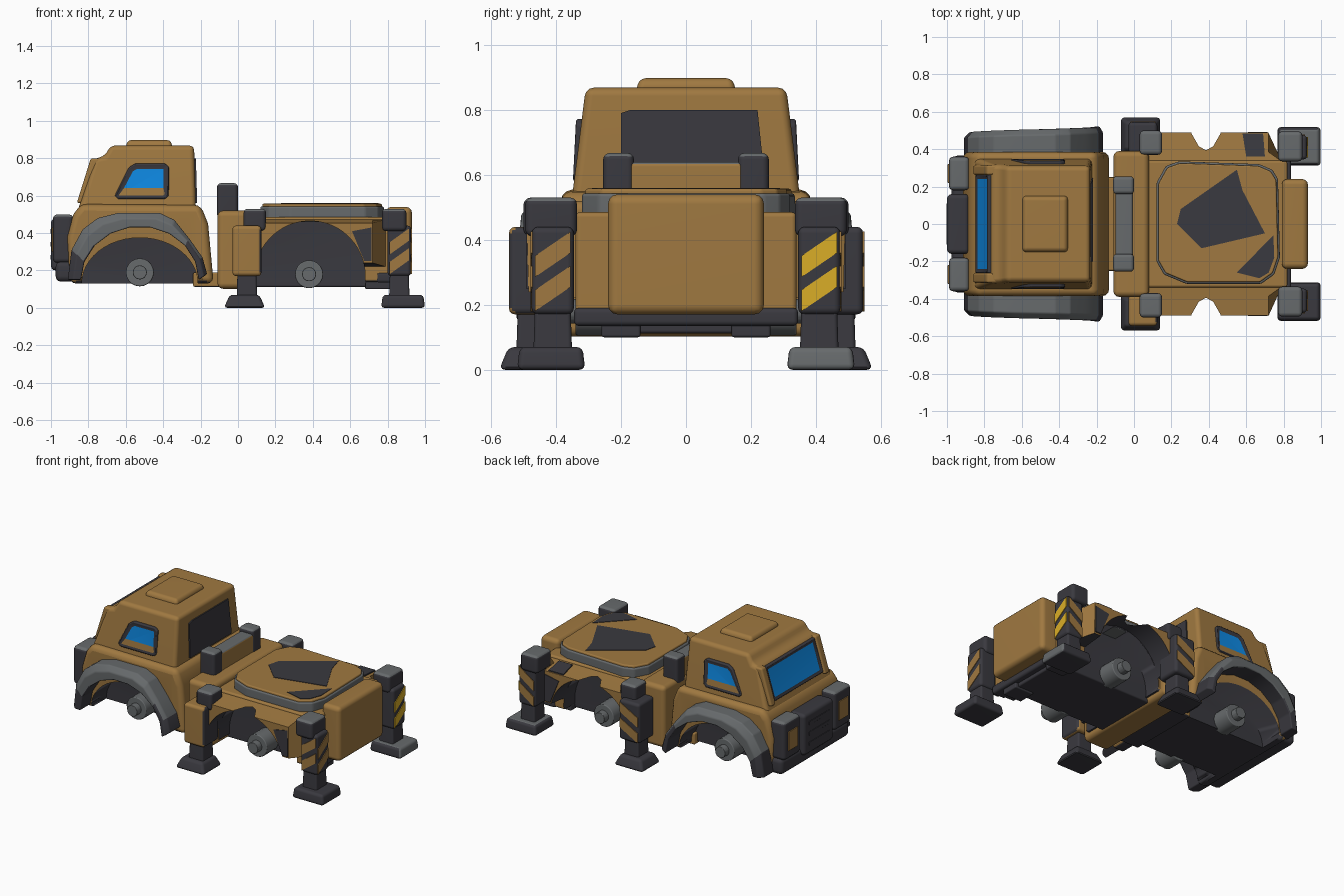
import bpy, bmesh, math
from mathutils import Vector

cube = bpy.data.objects.get("Cube")
if cube:
    bpy.data.objects.remove(cube, do_unlink=True)

COLOURS = {
    "worn_ochre": (0.35, 0.19, 0.052),
    "charcoal": (0.042, 0.041, 0.050),
    "steel_grey": (0.135, 0.145, 0.150),
    "blue_glass": (0.005, 0.30, 0.92),
    "hazard_yellow": (0.70, 0.42, 0.02),
}
MATS = {}
for key, rgb in COLOURS.items():
    m = bpy.data.materials.new(key)
    m.use_nodes = True
    m.diffuse_color = (*rgb, 1)
    bsdf = m.node_tree.nodes["Principled BSDF"]
    bsdf.inputs["Base Color"].default_value = (*rgb, 1)
    bsdf.inputs["Roughness"].default_value = 0.7
    MATS[key] = m
OCHRE, DARK, GREY, GLASS, YELLOW = COLOURS
SIDES = (("right", -1), ("left", 1))


def finish(name, bm, mats, rule=None, bevel=0.0, pane=None):
    """Bevel hard edges, colour faces, sink a pane on the side facing `pane`."""
    bmesh.ops.recalc_face_normals(bm, faces=bm.faces)
    if bevel:
        hard = [e for e in bm.edges if e.calc_face_angle(0) > math.radians(20)]
        bmesh.ops.bevel(bm, geom=hard, offset=bevel, segments=3, profile=0.5,
                        affect='EDGES', clamp_overlap=True)
    bm.normal_update()
    if rule:
        for f in bm.faces:
            f.material_index = rule(f)
    if pane:
        face = max(bm.faces, key=lambda f: f.normal.dot(Vector(pane)) * f.calc_area())
        bmesh.ops.inset_region(bm, faces=[face], thickness=0.022, depth=-0.008)
        face.material_index = 1
    mesh = bpy.data.meshes.new(name)
    bm.to_mesh(mesh)
    bm.free()
    for key in mats:
        mesh.materials.append(MATS[key])
    mesh.shade_smooth()
    mesh.set_sharp_from_angle(angle=math.radians(38))
    ob = bpy.data.objects.new(name, mesh)
    bpy.context.collection.objects.link(ob)
    if bevel:
        ob.modifiers.new("Weighted", 'WEIGHTED_NORMAL').keep_sharp = True
    return ob


def prism(name, pts, axis, lo, hi, mats, bevel=0.0, rule=None, shape=None, pane=None):
    """Extrude a flat outline along an axis; shape() may move each corner."""
    place = {'x': lambda p, h: (h, p[0], p[1]),
             'y': lambda p, h: (p[0], h, p[1]),
             'z': lambda p, h: (p[0], p[1], h)}[axis]
    bm = bmesh.new()
    a = [bm.verts.new(place(p, lo)) for p in pts]
    b = [bm.verts.new(place(p, hi)) for p in pts]
    bm.faces.new(a)
    bm.faces.new(b[::-1])
    for i in range(len(pts)):
        j = (i + 1) % len(pts)
        bm.faces.new((a[i], b[i], b[j], a[j]))
    if shape:
        for v in bm.verts:
            v.co = Vector(shape(v.co))
    return finish(name, bm, mats, rule, bevel, pane)


def box(name, x, y, z, mats, bevel=0.02, rule=None, top=1.0):
    cx, cy = sum(x) / 2, sum(y) / 2
    pts = [(x[0], y[0]), (x[1], y[0]), (x[1], y[1]), (x[0], y[1])]

    def taper(c):
        k = top if c.z > sum(z) / 2 else 1
        return (cx + (c.x - cx) * k, cy + (c.y - cy) * k, c.z)
    return prism(name, pts, 'z', z[0], z[1], mats, bevel, rule, taper)


def ellipse(c, rx, rz, n=48):
    return [(c[0] + rx * math.cos(t * math.tau / n), c[1] + rz * math.sin(t * math.tau / n))
            for t in range(n)]


def cut_arches(ob, c, rx, rz):
    """Cut wheel wells on both sides and darken wells and underside."""
    for s in (-1, 1):
        cutter = prism("well_cutter", ellipse(c, rx, rz), 'y', s * 0.22, s * 0.7, [DARK])
        mod = ob.modifiers.new("Well", 'BOOLEAN')
        mod.operation, mod.solver, mod.object = 'DIFFERENCE', 'EXACT', cutter
        bpy.context.view_layer.update()
        mesh = bpy.data.meshes.new_from_object(
            ob.evaluated_get(bpy.context.evaluated_depsgraph_get()))
        ob.modifiers.clear()
        ob.data = mesh
        bpy.data.objects.remove(cutter, do_unlink=True)
    mesh.materials.clear()
    for key in (OCHRE, DARK):
        mesh.materials.append(MATS[key])
    for p in mesh.polygons:
        cos = [mesh.vertices[i].co for i in p.vertices]
        inside = all(((v.x - c[0]) / rx) ** 2 + ((v.z - c[1]) / rz) ** 2 < 1.05 for v in cos)
        p.material_index = int(inside or p.normal.z < -0.7)
    mesh.set_sharp_from_angle(angle=math.radians(38))
    ob.modifiers.new("Weighted", 'WEIGHTED_NORMAL').keep_sharp = True


def grey_top(f):
    return int(f.normal.z > 0.5)


def dark_below(f):
    return int(f.normal.z < -0.7)


def grey_back(f):
    return int(f.normal.x > 0.5 or f.normal.z > 0.9)


FRONT, REAR = (-0.525, 0.13), (0.385, 0.17)

# Cab
lower = [(-0.90, 0.13), (-0.915, 0.38), (-0.88, 0.50), (-0.84, 0.555), (-0.20, 0.55),
         (-0.16, 0.45), (-0.13, 0.13)]
cab_base = prism("cab_base", lower, 'y', -0.385, 0.385, [OCHRE], 0.035)
cut_arches(cab_base, FRONT, 0.31, 0.245)
upper = [(-0.86, 0.52), (-0.835, 0.58), (-0.765, 0.80), (-0.715, 0.81), (-0.68, 0.868),
         (-0.235, 0.868), (-0.225, 0.52)]
prism("cab_upper", upper, 'y', -1, 1, [OCHRE], 0.045,
      shape=lambda c: (c.x, c.y * (0.352 - 0.125 * (c.z - 0.52)), c.z))
box("roof_hatch", (-0.60, -0.35), (-0.155, 0.155), (0.85, 0.897), [OCHRE], 0.02, top=0.93)

# Windows, with body-coloured pillars beside the windscreen
prism("windscreen", [(-0.850, 0.575), (-0.783, 0.79), (-0.73, 0.79), (-0.79, 0.575)],
      'y', -0.262, 0.262, [DARK, GLASS], 0.006, pane=(-1, 0, 0.3))
prism("rear_window", [(-0.20, 0.56), (-0.20, 0.79), (-0.17, 0.80), (0.22, 0.80), (0.245, 0.56)],
      'x', 0, 0.008, [DARK],
      shape=lambda c: (c.x - 0.225 - 0.029 * (c.z - 0.52), c.y, c.z))
for side, s in SIDES:
    prism(f"{side}_pillar", [(-0.862, 0.56), (-0.787, 0.80), (-0.73, 0.80), (-0.79, 0.56)],
          'y', s * 0.262, s * 0.315, [OCHRE], 0.012)
    prism(f"{side}_window",
          [(-0.64, 0.58), (-0.39, 0.58), (-0.37, 0.60), (-0.37, 0.755), (-0.39, 0.772),
           (-0.55, 0.772), (-0.585, 0.75), (-0.66, 0.60)],
          'y', s * 0.29, s * 0.347, [DARK, GLASS], 0.008, pane=(0, s, 0),
          shape=lambda c, s=s: (c.x, c.y - s * 0.05 * (c.z - 0.60), c.z))

# Nose: grille, lamp housings and lower bumper
box("grille", (-1.0, -0.88), (-0.16, 0.16), (0.20, 0.48), [DARK], 0.025)
for z in (0.27, 0.34, 0.41):
    box("grille_slat", (-1.003, -0.99), (-0.11, 0.11), (z - 0.012, z + 0.012), [DARK], 0.003)
box("front_bumper", (-0.975, -0.84), (-0.365, 0.365), (0.14, 0.25), [DARK], 0.03)
for side, s in SIDES:
    box(f"{side}_lamp_housing", (-0.99, -0.88), sorted((s * 0.18, s * 0.36)), (0.24, 0.50),
        [DARK, GREY], 0.025, grey_top)
    box(f"{side}_lamp_face", (-0.996, -0.988), sorted((s * 0.22, s * 0.32)), (0.30, 0.43),
        [OCHRE], 0.003)

# Front mudguards: a banded arch, grey above and dark at the ends
outer = [(-0.91, 0.15), (-0.89, 0.31), (-0.83, 0.42), (-0.75, 0.48), (-0.64, 0.508),
         (-0.42, 0.508), (-0.34, 0.47), (-0.26, 0.37), (-0.19, 0.27), (-0.165, 0.18)]
for side, s in SIDES:
    bm = bmesh.new()
    rings = []
    for i, (x, z) in enumerate(outer):
        t = math.pi * (1 - i / (len(outer) - 1))
        ix, iz = FRONT[0] + 0.315 * math.cos(t), 0.15 + 0.285 * math.sin(t)
        flare = 0.49 + 0.035 * i / len(outer)
        rings.append([bm.verts.new(p) for p in (
            (x, s * 0.36, z), (x, s * (flare - 0.03), z),
            (x * 0.6 + ix * 0.4, s * flare, z * 0.6 + iz * 0.4),
            (ix, s * flare, iz), (ix, s * 0.36, iz))])
    for a, b in zip(rings, rings[1:]):
        for k in range(5):
            bm.faces.new((a[k], a[(k + 1) % 5], b[(k + 1) % 5], b[k]))
    bm.faces.new(rings[0])
    bm.faces.new(rings[-1])

    def band(f):
        c = f.calc_center_median()
        inward = (Vector((FRONT[0], 0, 0.13)) - c).normalized().dot(f.normal) > 0.4
        return int(c.z > 0.31 and not inward)
    finish(f"{side}_mudguard", bm, [DARK, GREY], band, 0.007)

# Coupling between cab and bed
box("coupling_block", (-0.11, 0.08), (-0.39, 0.39), (0.102, 0.52), [OCHRE], 0.03)
box("neck_plate", (-0.24, 0.0), (-0.25, 0.25), (0.112, 0.19), [OCHRE, DARK], 0.01, dark_below)
box("bed_floor", (0.06, 0.80), (-0.22, 0.22), (0.112, 0.17), [DARK], 0.01)
box("cross_bar", (-0.10, -0.005), (-0.20, 0.20), (0.50, 0.64), [OCHRE, GREY], 0.015, grey_top)
for side, s in SIDES:
    box(f"{side}_bar_post", (-0.112, 0.0), sorted((s * 0.16, s * 0.255)), (0.48, 0.667),
        [DARK, GREY], 0.02, grey_top)
    box(f"{side}_skid", (0.68, 0.82), sorted((s * 0.14, s * 0.26)), (0.10, 0.14), [DARK], 0.008)

# Rear bed with flared mudguards
bed = box("rear_bed", (0.02, 0.82), (-0.34, 0.34), (0.14, 0.485), [OCHRE], 0.015)
cut_arches(bed, REAR, 0.295, 0.295)
for side, s in SIDES:
    flare = [(0.335, 0.472), (0.385, 0.466), (0.49, 0.454), (0.485, 0.24), (0.335, 0.22)]
    guard = prism(f"{side}_rear_mudguard", [(s * y, z) for y, z in flare], 'x', 0.05, 0.72,
                  [OCHRE],
                  shape=lambda c: (c.x + (0.07 if c.x > 0.4 and abs(c.y) < 0.36 else 0), c.y, c.z))
    cut_arches(guard, REAR, 0.295, 0.295)
    prism(f"{side}_mudguard_side_patch", [(0.61, 0.41), (0.715, 0.43), (0.715, 0.25), (0.675, 0.25)],
          'y', s * 0.484, s * 0.493, [DARK])
prism("mudguard_patch", [(0.60, 0.36), (0.70, 0.36), (0.69, 0.485), (0.58, 0.485)], 'z', 0, 0.008,
      [DARK], shape=lambda c: (c.x, c.y, c.z + 0.466 - 0.115 * (c.y - 0.385)))

# Loading pad
pad = [(0.12, -0.20), (0.16, -0.27), (0.28, -0.32), (0.68, -0.32), (0.75, -0.27), (0.78, -0.18),
       (0.77, 0.24), (0.74, 0.29), (0.67, 0.32), (0.24, 0.335), (0.17, 0.31), (0.12, 0.22)]
prism("pad_rim", pad, 'z', 0.46, 0.543, [GREY], 0.01)
prism("pad_top", [(0.45 + (x - 0.45) * 0.97, y * 0.97) for x, y in pad], 'z', 0.53, 0.557,
      [OCHRE], 0.008)
prism("pad_patch", [(0.23, 0.0), (0.25, 0.08), (0.55, 0.29), (0.58, 0.18), (0.70, -0.05),
                    (0.36, -0.13)], 'z', 0.554, 0.560, [DARK])
prism("pad_corner_patch", [(0.55, -0.26), (0.67, -0.29), (0.72, -0.26), (0.75, -0.18),
                           (0.745, -0.06)], 'z', 0.554, 0.560, [DARK])

# Tail box
box("tail_box", (0.79, 0.93), (-0.24, 0.24), (0.17, 0.54), [OCHRE], 0.03)
box("tail_beam", (0.74, 0.84), (-0.345, 0.345), (0.135, 0.19), [DARK], 0.015)

# Wheel hubs
for label, (x, z) in (("front", (-0.525, 0.19)), ("rear", (0.38, 0.18))):
    for side, s in SIDES:
        prism(f"{label}_{side}_hub", ellipse((x, z), 0.075, 0.075, 20), 'y', s * 0.20, s * 0.34,
              [GREY], 0.006)
        prism(f"{label}_{side}_axle_end", ellipse((x, z), 0.038, 0.038, 16), 'y', s * 0.33,
              s * 0.385, [GREY], 0.004)


# Outrigger legs: (x range, |y| range) for sleeve, cap and foot
def outrigger(name, s, sleeve, cap, foot, colour, stripes, foot_rule, foot_top):
    def span(r):
        return sorted((s * r[0], s * r[1]))
    (sx, sy), (kx, ky), (fx, fy) = sleeve, cap, foot
    box(f"{name}_sleeve", sx, span(sy), (0.17, 0.44), [colour, DARK], 0.02,
        lambda f: int(f.normal.x > 0.7))
    box(f"{name}_cap", kx, span(ky), (0.41, 0.53), [DARK, GREY], 0.022, grey_top)
    mx, my = sum(sx) / 2, sum(sy) / 2
    box(f"{name}_stem", (mx - 0.055, mx + 0.055), span((my - 0.06, my + 0.06)), (0.04, 0.22),
        [DARK], 0.012, top=0.9)
    box(f"{name}_foot", fx, span(fy), (0.0, 0.07), [DARK, GREY], 0.018, foot_rule, foot_top)
    y0, y1 = span((sy[0] + 0.01, sy[1] - 0.01))
    x0, x1 = sx[0] + 0.01, sx[1] - 0.01
    for z in (0.18, 0.285):
        def bar(a, b):
            return [(a, z), (b, z + 0.075), (b, z + 0.14), (a, z + 0.065)]
        if "rear" in stripes:
            prism(f"{name}_rear_stripe", bar(y0, y1), 'x', sx[1] - 0.002, sx[1] + 0.004,
                  [stripes["rear"]])
        if "side" in stripes:
            prism(f"{name}_side_stripe", bar(x0, x1), 'y', s * (sy[1] - 0.002),
                  s * (sy[1] + 0.004), [stripes["side"]])


for side, s in SIDES:
    left = s > 0
    outrigger(f"{side}_mid_leg", s, ((-0.03, 0.125), (0.38, 0.545)), ((0.03, 0.15), (0.37, 0.50)),
              ((-0.075, 0.145), (0.37, 0.575)), DARK if left else OCHRE,
              {"side": OCHRE} if left else {}, None, 0.72)
    outrigger(f"{side}_rear_leg", s, ((0.80, 0.925), (0.345, 0.475)), ((0.77, 0.90), (0.335, 0.495)),
              ((0.765, 1.0), (0.31, 0.52)), DARK,
              {"rear": YELLOW if left else OCHRE, "side": OCHRE},
              grey_back if left else None, 0.92)
